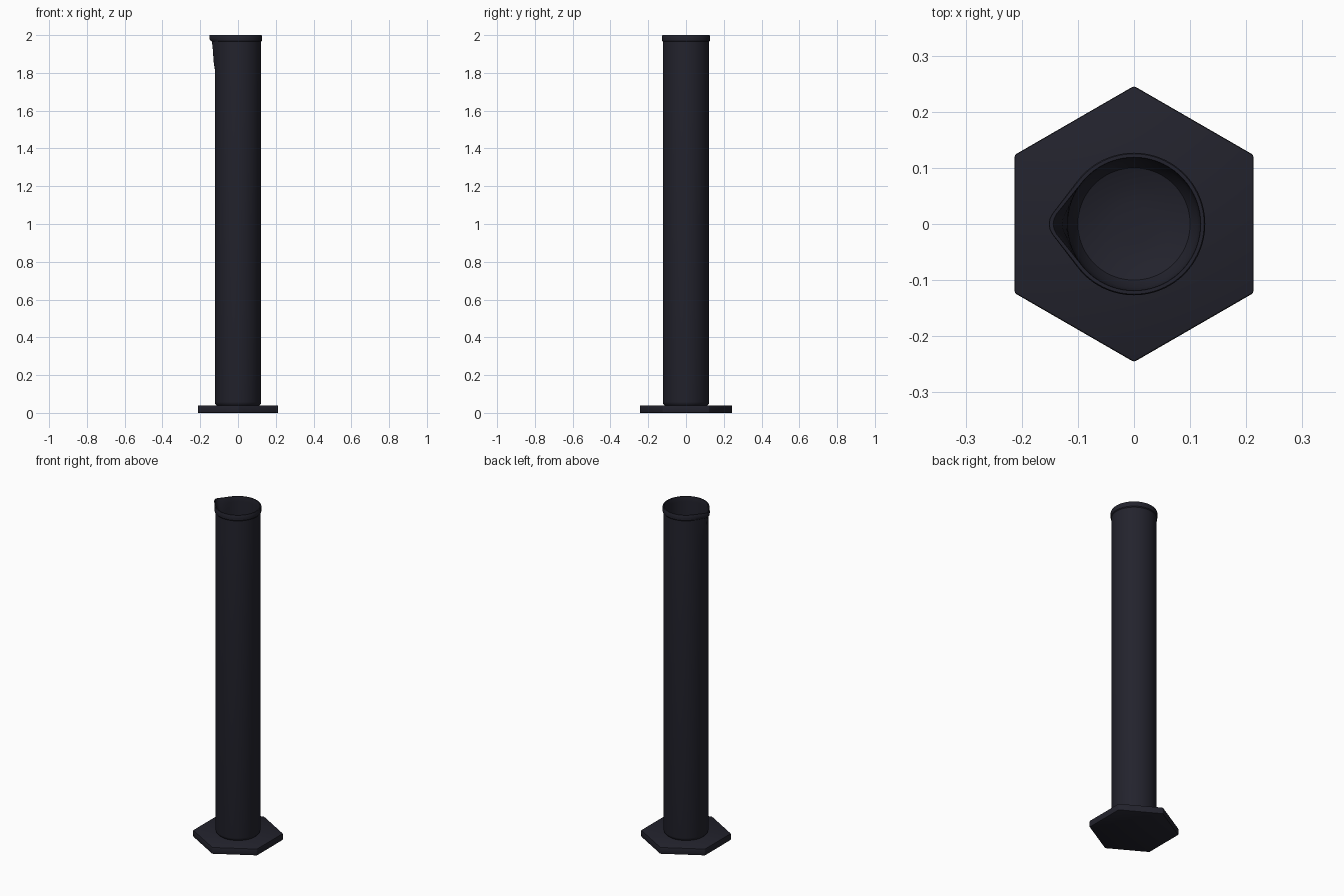
import bpy, bmesh, math

if "Cube" in bpy.data.objects:
    bpy.data.objects.remove(bpy.data.objects["Cube"])

mat = bpy.data.materials.new("dark navy plastic")
mat.diffuse_color = (0.0165, 0.0165, 0.026, 1)
mat.use_nodes = True
mat.node_tree.nodes["Principled BSDF"].inputs["Base Color"].default_value = mat.diffuse_color
N = 96


def spout_radius(phi, R, tip, rt):
    """Radius of a circle R with a rounded beak reaching out to tip, phi from -x."""
    c = tip - rt
    if tip <= R + 1e-5:
        return R
    a = math.acos(min(1, (R - rt) / c))
    phi = abs(phi)
    touch = math.atan2(rt * math.sin(a), c + rt * math.cos(a))
    if phi >= a:
        return R
    if phi >= touch:
        return R / math.cos(phi - a)
    return c * math.cos(phi) + math.sqrt(max(0, rt * rt - (c * math.sin(phi)) ** 2))


def finish(bm, name):
    bmesh.ops.recalc_face_normals(bm, faces=bm.faces)
    me = bpy.data.meshes.new(name)
    bm.to_mesh(me)
    bm.free()
    me.materials.append(mat)
    ob = bpy.data.objects.new(name, me)
    bpy.context.collection.objects.link(ob)
    bpy.context.view_layer.objects.active = ob
    ob.select_set(True)
    bpy.ops.object.shade_smooth_by_angle(angle=math.radians(35))
    ob.select_set(False)
    return ob


# Tube with pouring lip: rings of (radius, lip reach, height), outside up then inside down
rings = [
    (0.112, 0, 0.038), (0.116, 0, 0.043), (0.121, 0, 0.049), (0.123, 0, 0.058),
    (0.123, 0, 1.82), (0.123, 0.128, 1.85), (0.123, 0.134, 1.93), (0.123, 0.138, 1.965),
    (0.127, 0.145, 1.97), (0.127, 0.151, 1.98), (0.127, 0.152, 1.997), (0.125, 0.151, 2.0),
    (0.119, 0.144, 2.0), (0.118, 0.143, 1.997), (0.118, 0.138, 1.97), (0.118, 0.128, 1.92),
    (0.118, 0.121, 1.85), (0.118, 0, 1.82),
    (0.118, 0, 0.12), (0.113, 0, 0.09), (0.10, 0, 0.068), (0.07, 0, 0.056), (0.035, 0, 0.051),
]
bm = bmesh.new()
loops = []
for R, tip, z in rings:
    loop = []
    for i in range(N):
        phi = -math.pi + 2 * math.pi * i / N
        r = spout_radius(phi, R, tip, 0.03)
        loop.append(bm.verts.new((-r * math.cos(phi), -r * math.sin(phi), z)))
    loops.append(loop)
for a, b in zip(loops, loops[1:]):
    for i in range(N):
        j = (i + 1) % N
        bm.faces.new((a[i], a[j], b[j], b[i]))
bm.faces.new(loops[0])
bm.faces.new(loops[-1])
finish(bm, "measuring_tube")

# Hexagonal foot with softened edges
bm = bmesh.new()
R = 0.246
lo = [bm.verts.new((R * math.sin(k * math.pi / 3), R * math.cos(k * math.pi / 3), 0)) for k in range(6)]
hi = [bm.verts.new((v.co.x, v.co.y, 0.04)) for v in lo]
bm.faces.new(lo)
bm.faces.new(hi)
for i in range(6):
    j = (i + 1) % 6
    bm.faces.new((lo[i], lo[j], hi[j], hi[i]))
bmesh.ops.bevel(bm, geom=bm.edges[:], offset=0.004, segments=2, affect='EDGES', profile=0.5)
finish(bm, "hexagonal_foot")
